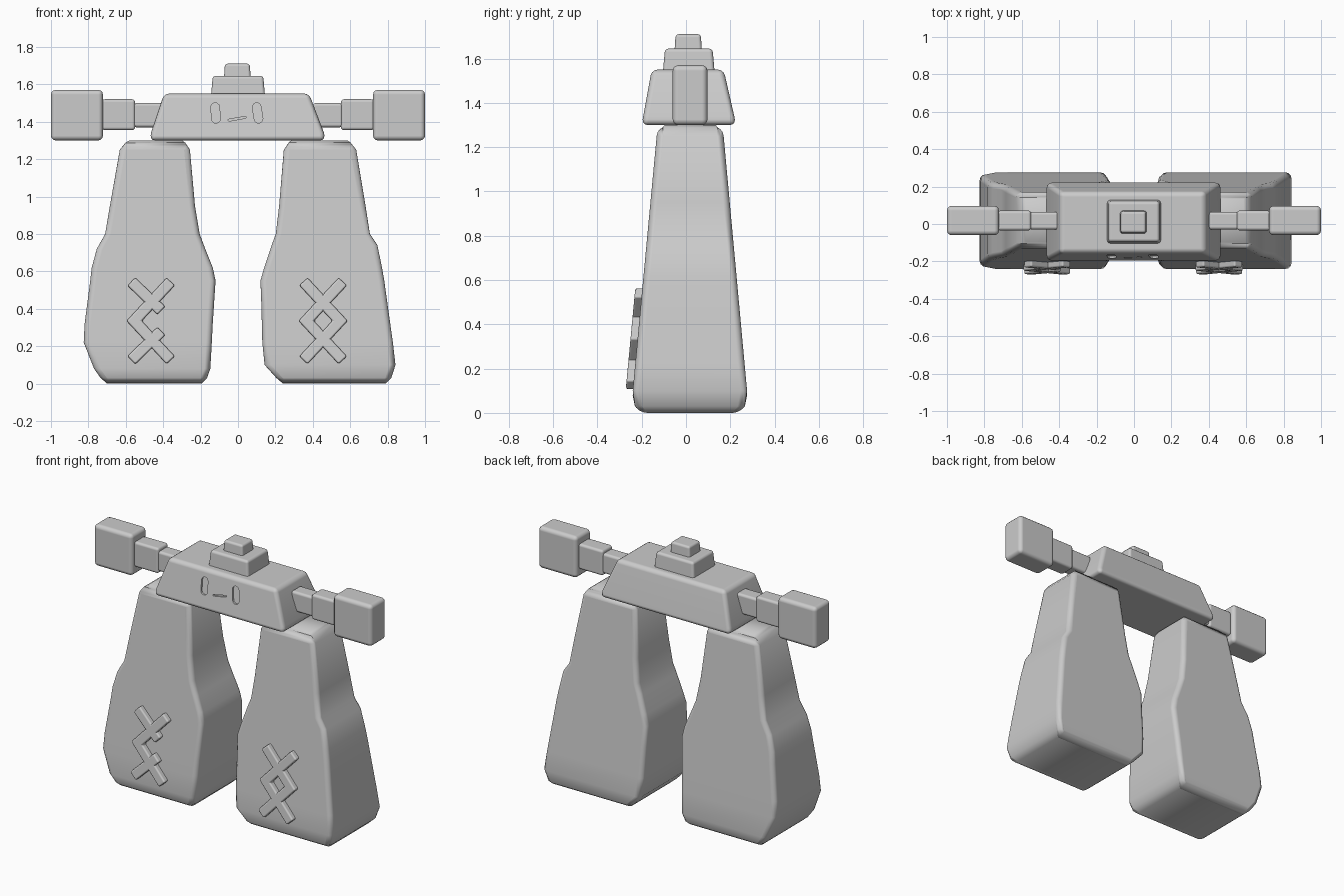
import bpy, bmesh, math
from mathutils import Vector

cube = bpy.data.objects.get("Cube")
if cube:
    bpy.data.objects.remove(cube, do_unlink=True)

stone = bpy.data.materials.new("grey_stone")
stone.use_nodes = True
GREY = (0.6, 0.6, 0.6, 1)
stone.diffuse_color = GREY
stone.node_tree.nodes["Principled BSDF"].inputs["Base Color"].default_value = GREY


def finish(name, bm, bevel=0, smooth=True, limit=50):
    bmesh.ops.recalc_face_normals(bm, faces=bm.faces)
    for f in bm.faces:
        f.smooth = smooth
    mesh = bpy.data.meshes.new(name)
    bm.to_mesh(mesh)
    bm.free()
    mesh.materials.append(stone)
    ob = bpy.data.objects.new(name, mesh)
    bpy.context.collection.objects.link(ob)
    if bevel:
        mod = ob.modifiers.new("worn_edges", "BEVEL")
        mod.width, mod.segments = bevel, 3
        mod.limit_method, mod.angle_limit = "ANGLE", math.radians(limit)
        mod.harden_normals = True
    return ob


def stack(name, rings, bevel):
    """Loft rectangles given as (z, x0, x1, y0, y1)."""
    bm = bmesh.new()
    loops = [[bm.verts.new(p) for p in ((a, c, z), (b, c, z), (b, d, z), (a, d, z))]
             for z, a, b, c, d in rings]
    for lo, hi in zip(loops, loops[1:]):
        for i in range(4):
            j = (i + 1) % 4
            bm.faces.new((lo[i], lo[j], hi[j], hi[i]))
    bm.faces.new(loops[0][::-1])
    bm.faces.new(loops[-1])
    return finish(name, bm, bevel)


def prism(bm, outline, front, back):
    """Extrude an x, z outline in y; front and back give y at height z."""
    a = [bm.verts.new((x, front(z), z)) for x, z in outline]
    b = [bm.verts.new((x, back(z), z)) for x, z in outline]
    bm.faces.new(a)
    bm.faces.new(b[::-1])
    for i in range(len(a)):
        j = (i + 1) % len(a)
        bm.faces.new((a[i], a[j], b[j], b[i]))


# Legs: bulging lower half, narrow shoulders
def leg_depth(z):
    t = min(max(z, 0.1), 1.25)
    return -0.25 + 0.094 * t, 0.285 - 0.092 * t


def leg(name, profile):
    rings = []
    for z, a, b in profile:
        y0, y1 = leg_depth(z)
        inset = 0.035 if z in (0, 1.3) else 0.01 if z < 0.04 else 0
        rings.append((z, a, b, y0 + inset, y1 - inset))
    return stack(name, rings, 0.03)


leg("right_leg", [(0, -.70, -.195), (.03, -.735, -.165), (.08, -.77, -.148),
                  (.22, -.825, -.14), (.32, -.82, -.135), (.55, -.79, -.12),
                  (.62, -.782, -.135), (.72, -.755, -.175), (.8, -.71, -.205),
                  (.95, -.685, -.23), (1.25, -.632, -.257), (1.28, -.615, -.27),
                  (1.3, -.58, -.30)])
leg("left_leg", [(0, .24, .79), (.03, .205, .82), (.1, .142, .842),
                 (.22, .13, .828), (.42, .125, .80), (.55, .12, .782),
                 (.62, .14, .77), (.74, .18, .745), (.8, .202, .705),
                 (.95, .22, .682), (1.25, .245, .632), (1.28, .26, .615),
                 (1.3, .285, .585)])

# Head slab and stepped crown
head = stack("head", [(1.3, -.47, .465, -.2, .225), (1.34, -.465, .46, -.193, .218),
                      (1.55, -.395, .38, -.155, .17)], 0.025)
stack("crown_lower", [(1.53, -.145, .145, -.105, .13), (1.645, -.135, .135, -.095, .12)], 0.016)
stack("crown_upper", [(1.63, -.075, .068, -.052, .072), (1.71, -.07, .063, -.047, .067)], 0.014)

# Arms: three blocks growing outwards
for side, s in (("left", 1), ("right", -1)):
    for part, a, b, z0, z1, y0, y1 in (("upper_arm", .40, .56, 1.37, 1.5, -.03, .065),
                                       ("forearm", .55, .728, 1.355, 1.52, -.035, .072),
                                       ("fist", .722, 1, 1.3, 1.57, -.06, .097)):
        x0, x1 = sorted((a * s, b * s))
        stack(f"{side}_{part}", [(z0, x0, x1, y0, y1), (z1, x0, x1, y0, y1)],
              0.025 if part == "fist" else 0.016)

# Face: shallow engraved eyes and mouth
bm = bmesh.new()
for x0, z0, x1, z1, r in ((-.118, 1.415, -.122, 1.478, .023),
                          (.11, 1.415, .1, 1.478, .023),
                          (-.048, 1.408, .038, 1.423, .005)):
    turn = math.atan2(z1 - z0, x1 - x0)
    outline = []
    for cx, cz, start in ((x1, z1, turn - math.pi / 2), (x0, z0, turn + math.pi / 2)):
        for k in range(7):
            t = start + math.pi * k / 6
            outline.append((cx + r * math.cos(t), cz + r * math.sin(t)))
    prism(bm, outline, lambda z: -.25, lambda z: -.193 + .181 * (z - 1.34) + .012)
cutter = finish("face_cutter", bm, smooth=False)
cutter.hide_render = True
cutter.hide_viewport = True
cut = head.modifiers.new("face", "BOOLEAN")
cut.object, cut.operation, cut.solver = cutter, "DIFFERENCE", "EXACT"


# Raised lattice marks on the legs
def band(bm, points, half=0.03):
    pts = [Vector(p) for p in points]
    left, right = [], []
    for i, p in enumerate(pts):
        dirs = [(b - a).normalized() for a, b in zip(pts, pts[1:])][max(i - 1, 0):i + 1]
        normals = [Vector((-d.y, d.x)) for d in dirs]
        n = sum(normals, Vector((0, 0))).normalized()
        off = n * half / n.dot(normals[0])
        left.append(p + off)
        right.append(p - off)
    prism(bm, left + right[::-1],
          lambda z: leg_depth(z)[0] - .032, lambda z: leg_depth(z)[0] + .03)


def mark(name, cx, strokes):
    for i, stroke in enumerate(strokes):
        bm = bmesh.new()
        band(bm, [(cx + x, .335 + z) for x, z in stroke])
        finish(f"{name}_{i + 1}", bm, 0.01, limit=40)


W, H, C = .105, .21, .09
mark("left_mark", .455, [[(s * -W, H), (s * C, 0), (s * -W, -H)] for s in (1, -1)])
mark("right_mark", -.465, [[(W, H), (-C, 0), (W, -H)],
                           [(-W, H), (.055, .055)], [(-W, -H), (.055, -.055)]])
